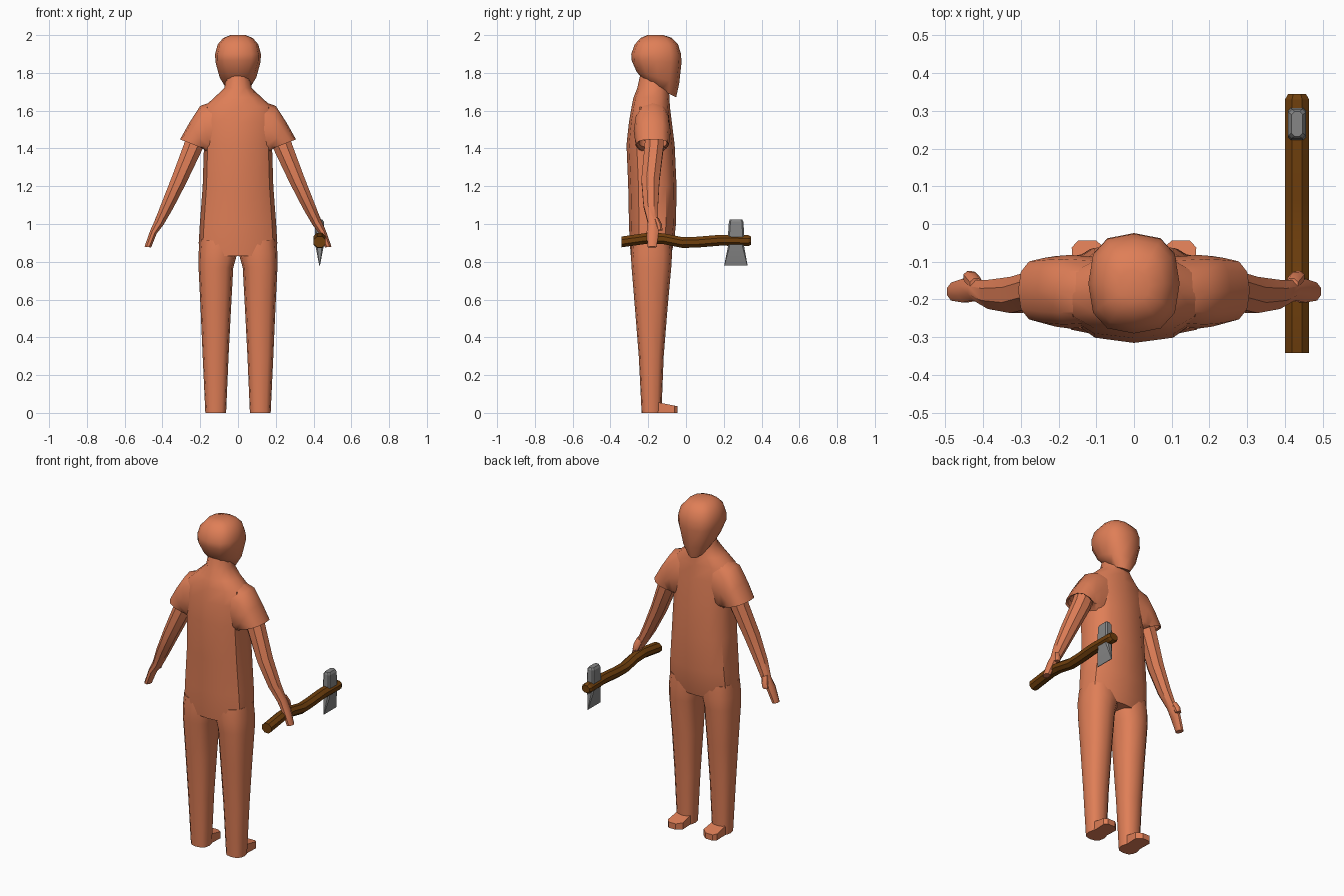
import bpy, bmesh, math


def material(name, rgb):
    m = bpy.data.materials.new(name)
    m.diffuse_color = (*rgb, 1)
    return m


CLAY = material("clay orange", (0.74, 0.21, 0.095))
WOOD = material("brown wood", (0.16, 0.05, 0.004))
STEEL = material("grey steel", (0.24, 0.24, 0.24))


def finish(bm, name, mat, mirror=False, angle=40):
    bmesh.ops.recalc_face_normals(bm, faces=bm.faces)
    me = bpy.data.meshes.new(name)
    bm.to_mesh(me)
    bm.free()
    ob = bpy.data.objects.new(name, me)
    bpy.context.collection.objects.link(ob)
    me.materials.append(mat)
    if mirror:
        ob.modifiers.new("mirror", "MIRROR").use_mirror_merge = False
    bpy.ops.object.select_all(action='DESELECT')
    ob.select_set(True)
    bpy.context.view_layer.objects.active = ob
    bpy.ops.object.shade_smooth_by_angle(angle=math.radians(angle))
    return ob


def ring(ax, az, bx, bz, y0, y1, tilt=0, n=12, p=2.5):
    """Rounded section spanning point A to point B in xz and y0 to y1 in depth."""
    cx, cz, cy = (ax + bx) / 2, (az + bz) / 2, (y0 + y1) / 2
    pts = []
    for i in range(n):
        t = 2 * math.pi * (i + 0.5 * (n == 8)) / n
        c, s = math.cos(t), math.sin(t)
        u = math.copysign(abs(c) ** (2 / p), c)
        v = math.copysign(abs(s) ** (2 / p), s)
        if n == 8:
            u, v = u / math.cos(math.pi / 8) ** (2 / p), v / math.cos(math.pi / 8) ** (2 / p)
        dy = v * (y1 - y0) / 2
        pts.append((cx + u * (ax - bx) / 2, cy + dy, cz + u * (az - bz) / 2 + tilt * dy))
    return pts


def loft(name, rings, mat=CLAY, mirror=False, angle=40):
    bm = bmesh.new()
    loops = [[bm.verts.new(p) for p in r] for r in rings]
    for a, b in zip(loops, loops[1:]):
        for i in range(len(a)):
            j = (i + 1) % len(a)
            bm.faces.new((a[i], a[j], b[j], b[i]))
    bm.faces.new(loops[0])
    bm.faces.new(loops[-1])
    return finish(bm, name, mat, mirror, angle)


def level(z, w, y0, y1, tilt=0, p=2.5):
    return ring(w, z, -w, z, y0, y1, tilt, p=p)


# torso and neck
loft("torso", [
    level(0.83, 0.203, -0.292, -0.08), level(0.90, 0.208, -0.298, -0.064),
    level(1.0, 0.202, -0.302, -0.053), level(1.2, 0.187, -0.306, -0.05),
    level(1.42, 0.18, -0.315, -0.06), level(1.54, 0.185, -0.302, -0.075),
    level(1.62, 0.18, -0.288, -0.085), level(1.67, 0.125, -0.278, -0.088, p=2.2),
    level(1.72, 0.072, -0.258, -0.09, p=2), level(1.80, 0.06, -0.24, -0.1, p=2)])

# head, with the jaw sloping down toward the chin
loft("head", [
    level(1.71, 0.052, -0.215, -0.052, -0.48, 2.1),
    level(1.775, 0.097, -0.262, -0.036, -0.28, 2.3),
    level(1.86, 0.12, -0.288, -0.024, -0.05, 2.6),
    level(1.90, 0.121, -0.290, -0.026, 0, 2.6),
    level(1.95, 0.108, -0.272, -0.042, 0, 2.6),
    level(1.985, 0.078, -0.24, -0.075, 0, 2.5),
    level(2.0, 0.04, -0.205, -0.12)], angle=50)

# sleeves with a recessed opening
loft("sleeves", [
    ring(0.10, 1.66, 0.08, 1.36, -0.27, -0.088),
    ring(0.20, 1.625, 0.14, 1.36, -0.277, -0.082),
    ring(0.255, 1.54, 0.16, 1.375, -0.272, -0.085),
    ring(0.307, 1.448, 0.172, 1.395, -0.262, -0.09),
    ring(0.295, 1.452, 0.185, 1.405, -0.25, -0.1),
    ring(0.28, 1.48, 0.18, 1.44, -0.25, -0.1)], mirror=True)

# arms and fingers
loft("arms", [
    ring(0.265, 1.49, 0.165, 1.45, -0.215, -0.12, n=8, p=2),
    ring(0.287, 1.42, 0.198, 1.375, -0.22, -0.12, n=8, p=2),
    ring(0.35, 1.25, 0.275, 1.215, -0.236, -0.14, n=8, p=2),
    ring(0.405, 1.11, 0.345, 1.08, -0.225, -0.148, n=8, p=2),
    ring(0.44, 1.02, 0.395, 0.995, -0.202, -0.148, n=8, p=2),
    ring(0.465, 0.965, 0.43, 0.95, -0.208, -0.145, n=8, p=2),
    ring(0.495, 0.88, 0.46, 0.876, -0.203, -0.155, n=8, p=2)], mirror=True)

# thumbs
loft("thumbs", [
    ring(0.435, 1.035, 0.40, 1.025, -0.175, -0.145, n=8, p=2),
    ring(0.448, 1.0, 0.41, 0.99, -0.165, -0.127, n=8, p=2),
    ring(0.452, 0.968, 0.42, 0.965, -0.155, -0.125, n=8, p=2)], mirror=True)

# legs
loft("legs", [
    ring(0.203, 0.92, 0.0, 0.90, -0.285, -0.08),
    ring(0.209, 0.84, 0.005, 0.84, -0.292, -0.074),
    ring(0.209, 0.77, 0.025, 0.77, -0.288, -0.078),
    ring(0.198, 0.55, 0.037, 0.55, -0.27, -0.098),
    ring(0.187, 0.3, 0.05, 0.3, -0.25, -0.118),
    ring(0.173, 0.0, 0.063, 0.0, -0.235, -0.13)], mirror=True)

# shoes: bevelled outline with a top falling toward the toe
bm = bmesh.new()
outline = [(0.075, -0.20), (0.16, -0.20), (0.165, -0.062), (0.148, -0.044),
           (0.10, -0.044), (0.07, -0.07)]
low = [bm.verts.new((x, y, 0)) for x, y in outline]
top = [bm.verts.new((x, y, 0.035 - 0.2 * (y + 0.044))) for x, y in outline]
bm.faces.new(low)
bm.faces.new(top)
for i in range(6):
    j = (i + 1) % 6
    bm.faces.new((low[i], low[j], top[j], top[i]))
finish(bm, "shoes", CLAY, True, 30)

# axe handle: octagon swept along a gentle wave
path = [(-0.342, 0.905, 1), (-0.2, 0.925, 1), (-0.12, 0.922, 1), (-0.02, 0.902, 1),
        (0.06, 0.904, 1), (0.18, 0.914, 1), (0.33, 0.912, 1), (0.344, 0.912, 0.75)]
rings = []
for y, z, k in path:
    rings.append([(0.432 + k * 0.0345 * math.cos(t), y, z + k * 0.031 * math.sin(t))
                  for t in (math.pi / 8 + i * math.pi / 4 for i in range(8))])
loft("axe_handle", rings, WOOD, angle=20)


# axe head: chamfered poll above, flared wedge blade below
def block(z, hx, y0, y1):
    c = min(hx, 0.012) * 0.7
    x0, x1 = 0.432 - hx, 0.432 + hx
    return [(x0 + c, y0, z), (x1 - c, y0, z), (x1, y0 + c, z), (x1, y1 - c, z),
            (x1 - c, y1, z), (x0 + c, y1, z), (x0, y1 - c, z), (x0, y0 + c, z)]


loft("axe_head", [
    block(1.025, 0.015, 0.232, 0.298), block(1.012, 0.022, 0.227, 0.304),
    block(0.94, 0.024, 0.222, 0.308), block(0.88, 0.021, 0.222, 0.308),
    block(0.78, 0.002, 0.202, 0.326)], STEEL, angle=15)
